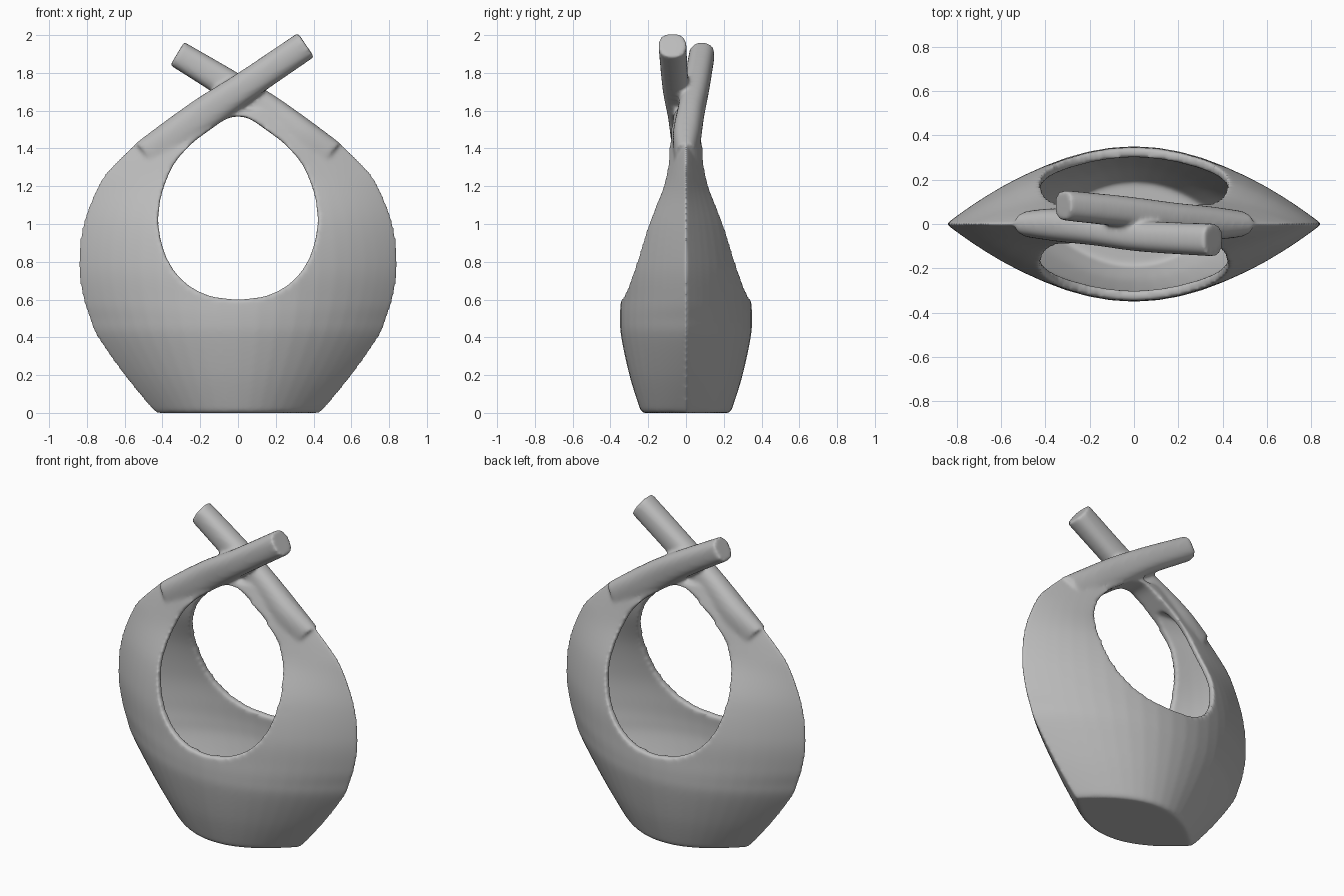
import bpy, bmesh, math
from mathutils import Vector

cube = bpy.data.objects.get("Cube")
if cube:
    bpy.data.objects.remove(cube, do_unlink=True)

clay = bpy.data.materials.new("grey_clay")
clay.use_nodes = True
colour = (0.5, 0.5, 0.5, 1)
clay.diffuse_color = colour
clay.node_tree.nodes["Principled BSDF"].inputs["Base Color"].default_value = colour


def smooth_path(rows, steps=6):
    """Catmull-Rom resampling of rows of any width."""
    pts = [rows[0]] + rows + [rows[-1]]
    out = []
    for a, b, c, d in zip(pts, pts[1:], pts[2:], pts[3:]):
        for k in range(steps):
            t = k / steps
            out.append([0.5 * (2 * q + (r - p) * t + (2 * p - 5 * q + 4 * r - s) * t ** 2
                               + (3 * q - p - 3 * r + s) * t ** 3)
                        for p, q, r, s in zip(a, b, c, d)])
    return out + [list(rows[-1])]


def loft(name, rings):
    """Closed solid through equal-sized rings of points."""
    bm = bmesh.new()
    loops = [[bm.verts.new(p) for p in ring] for ring in rings]
    n = len(loops[0])
    for low, high in zip(loops, loops[1:]):
        for i in range(n):
            j = (i + 1) % n
            bm.faces.new((low[i], low[j], high[j], high[i]))
    bm.faces.new(loops[0][::-1])
    bm.faces.new(loops[-1])
    bmesh.ops.recalc_face_normals(bm, faces=bm.faces)
    mesh = bpy.data.meshes.new(name)
    bm.to_mesh(mesh)
    bm.free()
    obj = bpy.data.objects.new(name, mesh)
    bpy.context.collection.objects.link(obj)
    return obj


def lens(z, w, d, n=24):
    """Pointed oval ring, half width w and half depth d."""
    xs = [-math.cos(math.pi * i / n) for i in range(n)]
    front = [Vector((w * x, -d * (1 - x * x), z)) for x in xs]
    return front + [Vector((-p.x, -p.y, z)) for p in front]


def arm(name, rows, turn):
    """Tapered rounded bar; rows are x, y, z, half height, half depth."""
    rows = smooth_path(rows)
    rings = []
    for i, (x, y, z, a, b) in enumerate(rows):
        p, q = rows[max(i - 1, 0)], rows[min(i + 1, len(rows) - 1)]
        along = Vector((q[0] - p[0], 0, q[2] - p[2])).normalized()
        up = Vector((-along.z, 0, along.x))
        ring = []
        for k in range(32):
            c, s = math.cos(k * math.pi / 16), math.sin(k * math.pi / 16)
            side = math.copysign(abs(c) ** 0.8, c) * b
            rise = math.copysign(abs(s) ** 0.8, s) * a
            v = Vector((x, y + side, z)) + up * rise
            ring.append(Vector((v.x * turn, v.y * turn, v.z)))
        rings.append(ring)
    return loft(name, rings)


def apply(obj, kind, **settings):
    mod = obj.modifiers.new(kind.lower(), kind)
    for key, value in settings.items():
        setattr(mod, key, value)
    bpy.context.view_layer.objects.active = obj
    bpy.ops.object.modifier_apply(modifier=mod.name)


def combine(obj, other, operation):
    apply(obj, "BOOLEAN", operation=operation, object=other, solver="EXACT")
    bpy.data.objects.remove(other, do_unlink=True)


# Body profile: height, half width, half depth
profile = [(0, .43, .23), (.03, .465, .247), (.2, .605, .30), (.4, .745, .343),
           (.5, .787, .35), (.6, .82, .345), (.78, .847, .328), (1, .822, .27),
           (1.2, .745, .168), (1.3, .675, .135), (1.4, .575, .115),
           (1.5, .45, .09), (1.6, .31, .06)]
body = loft("basket_vase", [lens(*r) for r in smooth_path(profile)])

# Crossing arms: the front one rises from the right, the back one from the left
path = [(-.46, 0, 1.34, .12, .06), (-.33, -.005, 1.46, .10, .075),
        (-.17, -.025, 1.585, .092, .072), (.04, -.055, 1.73, .08, .07)]
combine(body, arm("front_arm", path + [(.36, -.072, 1.948, .077, .074)], 1), "UNION")
combine(body, arm("back_arm", path + [(.322, -.085, 1.902, .072, .068)], -1), "UNION")

# Hollow inside
hollow = [(.05, .41, .19)] + [(z, w - .06, d - .045) for z, w, d in profile[2:-2]]
hollow.append((1.47, .40, .03))
combine(body, loft("hollow", [lens(*r) for r in smooth_path(hollow)]), "DIFFERENCE")

# Opening through front and back
half = smooth_path([(0, .6), (.15, .62), (.28, .69), (.37, .805), (.415, .95),
                    (.417, 1.08), (.39, 1.2), (.335, 1.32), (.25, 1.42),
                    (.14, 1.505), (.06, 1.557), (0, 1.57)])
outline = half + [(-x, z) for x, z in half[-2:0:-1]]
cutter = loft("opening", [[Vector((x, y, z)) for x, z in outline] for y in (-.6, .6)])
combine(body, cutter, "DIFFERENCE")

# Blend the joints and soften the edges
apply(body, "REMESH", mode="VOXEL", voxel_size=0.011)
apply(body, "SMOOTH", factor=0.5, iterations=10)

body.data.materials.clear()
body.data.materials.append(clay)
for face in body.data.polygons:
    face.material_index = 0
    face.use_smooth = True
